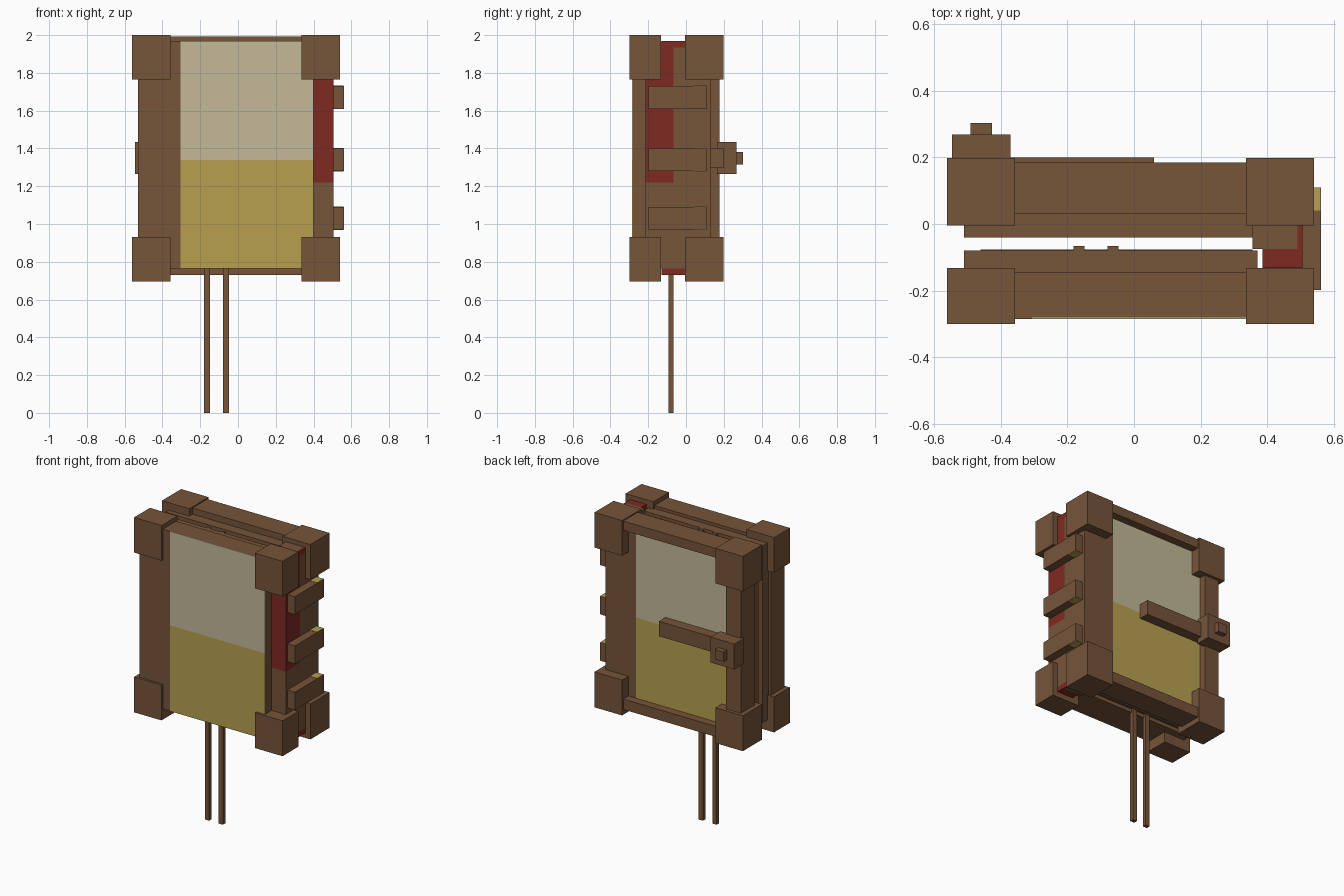
import bpy
import bmesh
from mathutils import Vector

if "Cube" in bpy.data.objects:
    bpy.data.objects.remove(bpy.data.objects["Cube"], do_unlink=True)


def material(name, rgb):
    m = bpy.data.materials.new(name)
    m.use_nodes = True
    color = (*rgb, 1)
    m.diffuse_color = color
    m.node_tree.nodes["Principled BSDF"].inputs["Base Color"].default_value = color
    return m


BROWN = material("brown leather", (.18, .09, .042))
CREAM = material("cream", (.55, .485, .314))
GOLD = material("dull gold", (.475, .352, .081))
RED = material("dark red", (.21, .023, .016))


def box(name, x, y, z, mat=BROWN):
    """Box spanning the given (low, high) range on each axis."""
    bm = bmesh.new()
    bmesh.ops.create_cube(bm, size=1)
    for v in bm.verts:
        v.co = Vector([(lo + hi) / 2 + c * (hi - lo) for c, (lo, hi) in zip(v.co, (x, y, z))])
    mesh = bpy.data.meshes.new(name)
    bm.to_mesh(mesh)
    bm.free()
    mesh.materials.append(mat)
    ob = bpy.data.objects.new(name, mesh)
    bpy.context.collection.objects.link(ob)
    return ob


BOTTOM, TOP, SPLIT = .765, 1.97, 1.34

# Front cover with a two-colour panel
box("front_cover", (-.53, .40), (-.28, -.145), (BOTTOM, TOP))
box("front_panel_lower", (-.305, .40), (-.285, -.279), (BOTTOM, SPLIT), GOLD)
box("front_panel_upper", (-.305, .40), (-.285, -.279), (SPLIT, TOP), CREAM)
box("front_left_border", (-.53, -.305), (-.285, -.279), (BOTTOM, TOP))

# Back cover: recessed panel, raised rails and outer stile
box("back_cover", (-.52, .50), (.03, .125), (BOTTOM, TOP))
box("back_panel_lower", (-.42, .28), (.124, .131), (BOTTOM, SPLIT), GOLD)
box("back_panel_upper", (-.42, .28), (.124, .131), (SPLIT, 1.95), CREAM)
box("back_hinge_border", (.28, .50), (.124, .131), (BOTTOM, TOP))
box("back_stile", (-.53, -.42), (.03, .177), (BOTTOM, TOP))
box("back_top_rail", (-.50, .48), (.03, .185), (1.93, 1.992))
box("back_bottom_rail", (-.50, .48), (.03, .185), (.73, .80))

# Page blocks with a gap between them
box("front_pages", (-.51, .37), (-.145, -.08), (BOTTOM, 1.95))
box("loose_page", (-.46, .355), (-.081, -.076), (.79, 1.93))
box("back_pages", (-.51, .37), (-.04, .03), (BOTTOM, 1.95))

# Spine
box("spine_red", (.385, .505), (-.215, -.065), (1.22, 1.965), RED)
box("spine_lower", (.385, .505), (-.215, -.065), (.765, 1.22))
box("spine_back", (.355, .505), (-.065, .13), (.765, 1.935))
for end, z in (("top", (1.935, TOP)), ("bottom", (.73, .765))):
    box(f"spine_{end}_cap", (.355, .49), (-.075, .03), z)
    box(f"spine_{end}_edge", (.49, .505), (-.13, .0), z, RED)
    box(f"spine_{end}_inset", (.385, .49), (-.13, -.075), z, RED)

# Raised bands on the spine, with gold patches above and below
for i, z in enumerate((1.03, 1.34, 1.67)):
    box(f"spine_band_{i}", (.50, .56), (-.198, .11), (z - .06, z + .06))
    for side in (-1, 1):
        edge = z + side * .06
        box(f"band_gilding_{i}_{side}", (.505, .559), (.04, .109),
            (edge - .002, edge + .002), GOLD)

# Corner blocks
for cover, y in (("front", (-.30, -.132)), ("back", (-.005, .198))):
    for side, x in (("right", (-.56, -.357)), ("left", (.335, .54))):
        for level, z in (("lower", (.695, .932)), ("upper", (1.765, 2))):
            box(f"{cover}_{side}_{level}_corner", x, y, z)

# Clasp on the back
box("clasp_arm", (-.40, .06), (.12, .20), (1.30, 1.40))
box("clasp_block", (-.545, -.37), (.165, .268), (1.265, 1.435))
box("clasp_knob", (-.49, -.425), (.268, .302), (1.315, 1.38))

# Hanging bookmark ribbons
for i, x in enumerate((-.165, -.063)):
    box(f"ribbon_{i}", (x - .016, x + .016), (-.093, -.066), (0, 1.95))
